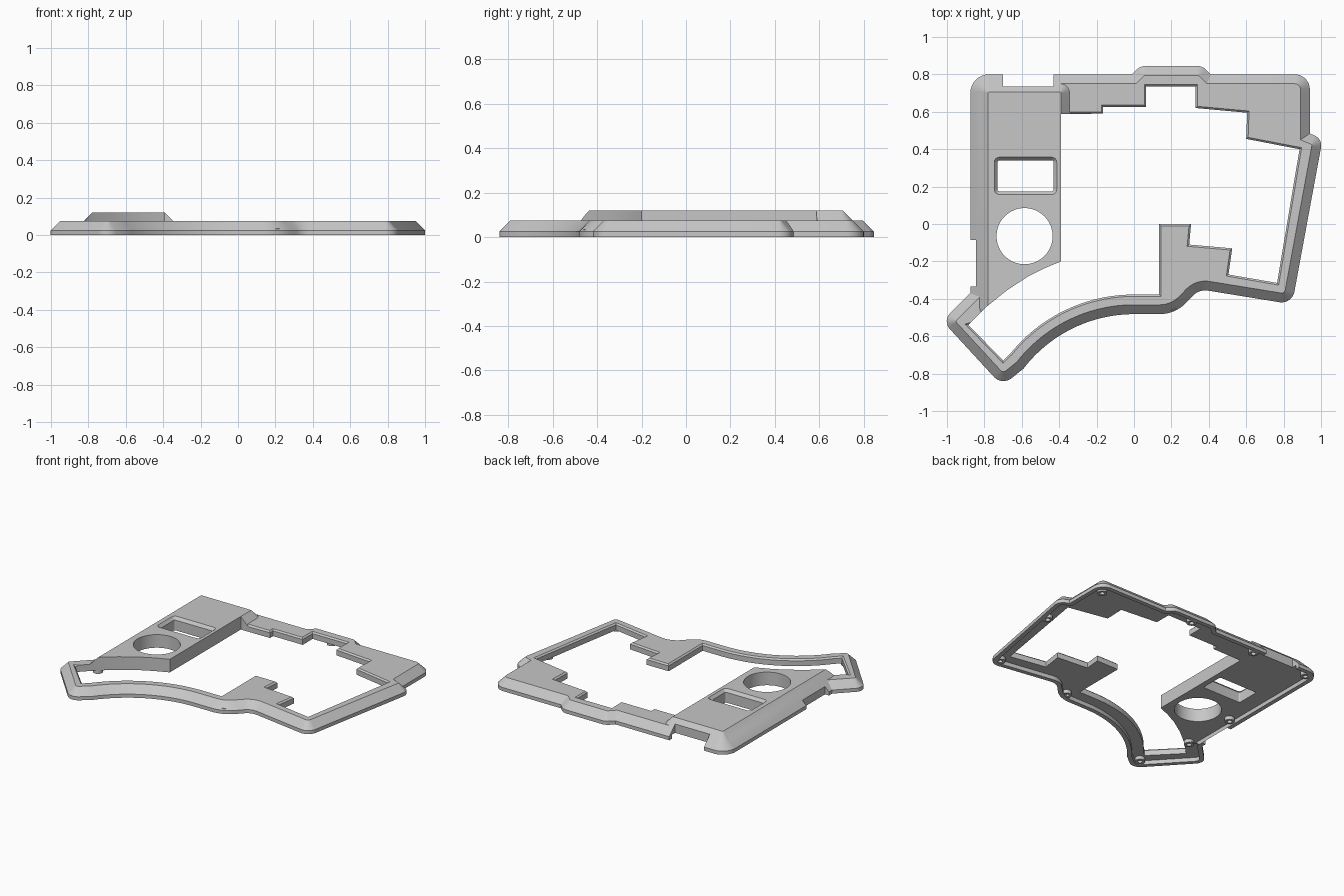
import bpy
import bmesh
import math
from mathutils import Vector

if "Cube" in bpy.data.objects:
    bpy.data.objects.remove(bpy.data.objects["Cube"])

grey = bpy.data.materials.new("matte grey")
grey.use_nodes = True
grey.diffuse_color = (0.57, 0.57, 0.57, 1)
grey.node_tree.nodes["Principled BSDF"].inputs["Base Color"].default_value = (0.57, 0.57, 0.57, 1)


def rounded(points, steps=8):
    """Turn (x, y, radius) corners into a polygon with arcs at the corners."""
    result = []
    for i, (x, y, radius) in enumerate(points):
        corner = Vector((x, y))
        before = (Vector(points[i - 1][:2]) - corner).normalized()
        after = (Vector(points[(i + 1) % len(points)][:2]) - corner).normalized()
        half = before.angle(after) / 2
        if radius == 0:
            result.append(corner)
            continue
        centre = corner + (before + after).normalized() * radius / math.sin(half)
        start = (corner + before * radius / math.tan(half) - centre).normalized()
        end = (corner + after * radius / math.tan(half) - centre).normalized()
        for k in range(steps + 1):
            result.append(centre + start.slerp(end, k / steps).normalized() * radius)
    return result


def outset(polygon, distance):
    """Push every edge of a counter-clockwise polygon outwards."""
    result = []
    for i, point in enumerate(polygon):
        a = (point - polygon[i - 1]).normalized()
        b = (polygon[(i + 1) % len(polygon)] - point).normalized()
        na, nb = Vector((a.y, -a.x)), Vector((b.y, -b.x))
        result.append(point + (na + nb) * distance / (1 + na.dot(nb)))
    return result


def loft(name, polygon, sections):
    """Stack outset copies of a polygon, given as (height, outset)."""
    bm = bmesh.new()
    rings = [[bm.verts.new((p.x, p.y, z)) for p in outset(polygon, d)] for z, d in sections]
    for low, high in zip(rings, rings[1:]):
        for i in range(len(low)):
            bm.faces.new((low[i - 1], low[i], high[i], high[i - 1]))
    bm.faces.new(rings[0][::-1])
    bm.faces.new(rings[-1])
    bmesh.ops.recalc_face_normals(bm, faces=bm.faces)
    mesh = bpy.data.meshes.new(name)
    bm.to_mesh(mesh)
    bm.free()
    mesh.materials.append(grey)
    obj = bpy.data.objects.new(name, mesh)
    bpy.context.collection.objects.link(obj)
    return obj


def combine(target, tool, operation="DIFFERENCE"):
    """Apply a boolean and discard the tool object."""
    bpy.context.view_layer.objects.active = target
    modifier = target.modifiers.new("boolean", "BOOLEAN")
    modifier.operation = operation
    modifier.solver = "EXACT"
    modifier.object = tool
    bpy.ops.object.modifier_apply(modifier=modifier.name)
    bpy.data.objects.remove(tool)


def smooth(obj):
    bpy.ops.object.select_all(action="DESELECT")
    obj.select_set(True)
    bpy.context.view_layer.objects.active = obj
    bpy.ops.object.shade_smooth_by_angle(angle=math.radians(25))


def sharp(points):
    return [Vector(p) for p in points]


def box(x0, x1, y0, y1):
    return sharp([(x0, y0), (x1, y0), (x1, y1), (x0, y1)])


def circle(x, y, radius, steps=64):
    turn = math.tau / steps
    return [Vector((x + radius * math.cos(k * turn), y + radius * math.sin(k * turn))) for k in range(steps)]


def front_arc(radius, degrees, steps=24):
    """Sweeping arc along the front, from its left end to its crest."""
    angles = [math.radians(degrees) * (1 - k / steps) for k in range(steps + 1)]
    return [(-radius * math.sin(a), -1.227 + radius * math.cos(a)) for a in angles]


# Frame with a 45 degree outer bevel
top_edge = rounded(
    [(0.89, 0.75, 0.03), (0.39, 0.75, 0), (0.345, 0.795, 0.02), (0.055, 0.795, 0.02),
     (0.01, 0.75, 0), (-0.825, 0.75, 0.05), (-0.825, -0.39, 0), (-0.955, -0.52, 0.01),
     (-0.70, -0.797, 0.02)]
    + [(x, y, 0) for x, y in front_arc(0.795, 52)]
    + [(0.20, -0.432, 0.15), (0.33, -0.295, 0.14), (0.805, -0.372, 0.02),
       (0.952, 0.425, 0.01), (0.89, 0.45, 0)])
frame = loft("case_frame", top_edge, [(0, 0.05), (0.025, 0.05), (0.075, 0)])

# Raised panel on the right-hand side
panel_edge = rounded([(x, y, 0.005) for x, y in
                      [(-0.78, 0.705), (-0.78, -0.45), (-0.745, -0.457), (-0.39, -0.264), (-0.39, 0.705)]])
combine(frame, loft("raised_panel", panel_edge, [(0, 0.095), (0.025, 0.095), (0.12, 0)]), "UNION")

# Hollow underside
combine(frame, loft("underside_cutter", top_edge, [(-0.1, 0.02), (0.028, 0.02)]))

# Large stepped opening, with a fine bevel on its frame edges
frame_side = [(-0.885, -0.54), (-0.70, -0.73)] + front_arc(0.85, 51) + [
    (0.135, -0.377), (0.135, 0), (0.305, 0), (0.295, -0.11), (0.525, -0.13), (0.505, -0.27),
    (0.765, -0.315), (0.885, 0.40), (0.60, 0.455), (0.605, 0.595), (0.33, 0.62), (0.33, 0.735),
    (0.065, 0.735), (0.065, 0.625), (-0.165, 0.625), (-0.165, 0.59)]
panel_side = [(-0.39, 0.588), (-0.39, -0.20), (-0.48, -0.237), (-0.57, -0.283), (-0.68, -0.355), (-0.785, -0.44)]
combine(frame, loft("opening_cutter", sharp(frame_side + panel_side), [(-0.1, 0), (0.2, 0)]))
bevel_side = [(-0.335, 0.59), (-0.33, -0.3), (-0.75, -0.5)]
combine(frame, loft("bevel_cutter", sharp(frame_side + bevel_side), [(0.06, -0.005), (0.08, 0.015)]))

# Screen window and dial hole in the panel
combine(frame, loft("window_cutter", rounded([(-0.73, 0.175, 0.01), (-0.43, 0.175, 0.01),
                                              (-0.43, 0.34, 0.01), (-0.73, 0.34, 0.01)]),
                    [(-0.1, 0), (0.1, 0), (0.12, 0.017), (0.2, 0.017)]))
combine(frame, loft("dial_cutter", circle(-0.585, -0.065, 0.15), [(-0.1, 0), (0.2, 0)]))

# Socket notches in the back and side walls
for notch in (box(-0.70, -0.43, 0.735, 0.9), box(-0.95, -0.845, -0.335, -0.085)):
    combine(frame, loft("notch_cutter", notch, [(-0.1, 0), (0.2, 0)]))
smooth(frame)

# Screw posts under the frame
for x, y in [(0.86, 0.71), (0.91, 0.23), (0.18, 0.785), (-0.37, 0.74), (0.80, -0.37),
             (0.2, -0.43), (-0.81, 0.73), (-0.81, -0.02), (-0.80, -0.41), (-0.70, -0.775)]:
    post = loft("screw_post", circle(x, y, 0.032, 24), [(0.003, 0), (0.035, 0)])
    combine(post, loft("screw_hole_cutter", circle(x, y, 0.016, 24), [(-0.1, 0), (0.027, 0)]))
    smooth(post)
